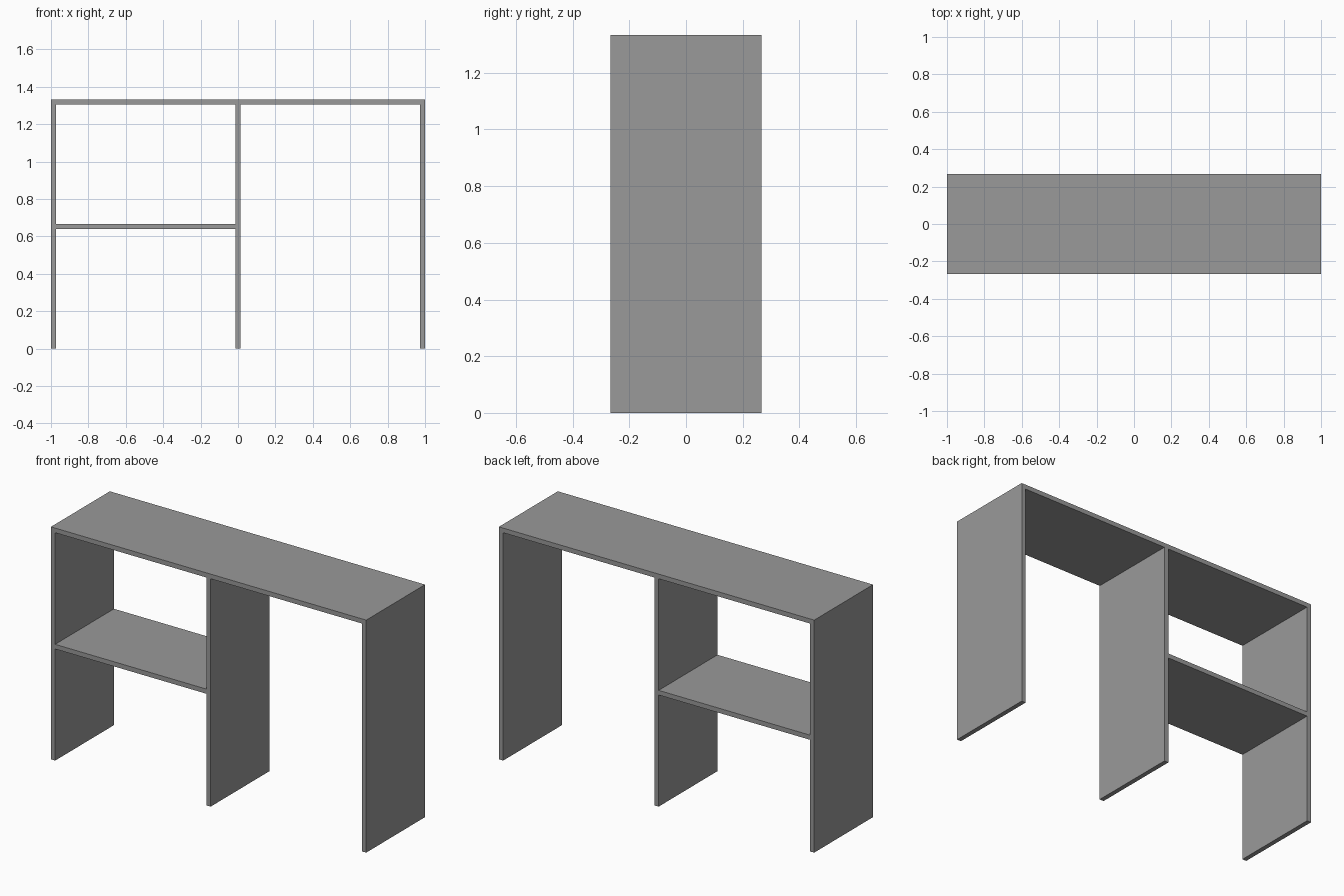
import bpy

if "Cube" in bpy.data.objects:
    bpy.data.objects.remove(bpy.data.objects["Cube"])

W, D, H, T = 2.0, 0.5333, 1.3333, 0.0267  # width, depth, height, board thickness

grey = bpy.data.materials.new("grey board")
grey.diffuse_color = (0.32, 0.32, 0.32, 1)
grey.use_nodes = True
grey.node_tree.nodes["Principled BSDF"].inputs["Base Color"].default_value = grey.diffuse_color


def board(name, x0, x1, z0, z1):
    """Full-depth board spanning x0..x1 and z0..z1."""
    bpy.ops.mesh.primitive_cube_add(size=1, location=((x0 + x1) / 2, 0, (z0 + z1) / 2))
    ob = bpy.context.object
    ob.name = name
    ob.scale = (x1 - x0, D, z1 - z0)
    bpy.ops.object.transform_apply(location=False, rotation=False, scale=True)
    ob.data.materials.append(grey)


# Top and upright panels
board("top_board", -W / 2, W / 2, H - T, H)
for name, x in (("left_panel", -W / 2 + T / 2), ("middle_panel", 0), ("right_panel", W / 2 - T / 2)):
    board(name, x - T / 2, x + T / 2, 0, H - T)

# Shelf in the left bay
board("shelf", -W / 2 + T, -T / 2, 0.64, 0.6667)
